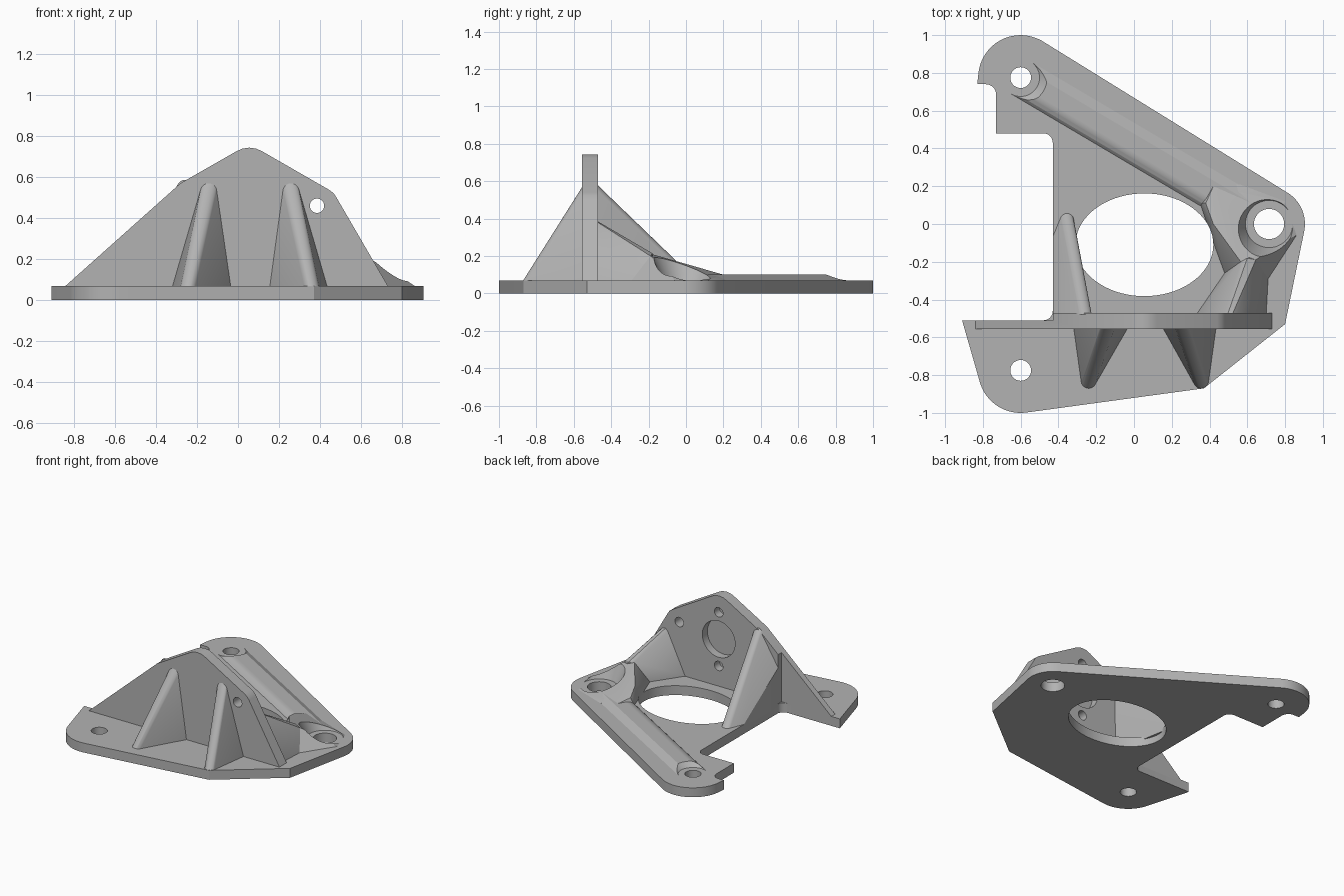
import bpy, bmesh
from math import sin, cos, radians, pi
from mathutils import Vector

if "Cube" in bpy.data.objects:
    bpy.data.objects.remove(bpy.data.objects["Cube"])

grey = bpy.data.materials.new("plain_grey")
grey.use_nodes = True
colour = (0.45, 0.45, 0.45, 1)
grey.diffuse_color = colour
grey.node_tree.nodes["Principled BSDF"].inputs["Base Color"].default_value = colour

T = 0.07                      # plate thickness
SINK = 0.05                   # ribs start inside the plate
BACK, FRONT = -0.47, -0.555   # faces of the upright flange


def arc(cx, cy, r, a0, a1, n=16, ry=None):
    angles = [radians(a0 + (a1 - a0) * i / n) for i in range(n + 1)]
    return [(cx + r * cos(a), cy + (ry or r) * sin(a)) for a in angles]


def finish(name, bm):
    bmesh.ops.recalc_face_normals(bm, faces=bm.faces)
    mesh = bpy.data.meshes.new(name)
    bm.to_mesh(mesh)
    bm.free()
    mesh.materials.append(grey)
    ob = bpy.data.objects.new(name, mesh)
    bpy.context.collection.objects.link(ob)
    return ob


def loft(name, lower, upper):
    """Solid between two matching loops of 3D points."""
    bm = bmesh.new()
    a = [bm.verts.new(p) for p in lower]
    b = [bm.verts.new(p) for p in upper]
    bm.faces.new(a)
    bm.faces.new(b)
    for i in range(len(a)):
        j = (i + 1) % len(a)
        bm.faces.new((a[i], a[j], b[j], b[i]))
    return finish(name, bm)


def slab(name, outline, z0, z1):
    return loft(name, [(x, y, z0) for x, y in outline], [(x, y, z1) for x, y in outline])


def wall(name, outline, y0, y1):
    return loft(name, [(x, y0, z) for x, z in outline], [(x, y1, z) for x, z in outline])


def hull(name, points, clip_x=None):
    bm = bmesh.new()
    for p in points:
        bm.verts.new(p)
    res = bmesh.ops.convex_hull(bm, input=bm.verts)
    bmesh.ops.delete(bm, geom=[v for v in res["geom_interior"] if isinstance(v, bmesh.types.BMVert)], context="VERTS")
    bmesh.ops.dissolve_limit(bm, angle_limit=0.01, verts=bm.verts, edges=bm.edges)
    if clip_x is not None:
        geom = bm.verts[:] + bm.edges[:] + bm.faces[:]
        cut = bmesh.ops.bisect_plane(bm, geom=geom, plane_co=(clip_x, 0, 0), plane_no=(-1, 0, 0), clear_outer=True)
        edges = [e for e in cut["geom_cut"] if isinstance(e, bmesh.types.BMEdge)]
        bmesh.ops.holes_fill(bm, edges=edges)
    return finish(name, bm)


def circle(cx, cy, r, ry=None, n=48):
    return arc(cx, cy, r, 0, 360, n, ry)[:-1]


def cone(name, cx, cy, r0, r1, z1):
    return loft(name, [(x, y, T) for x, y in circle(cx, cy, r0)],
                [(x, y, z1) for x, y in circle(cx, cy, r1)])


def cut(ob, *cutters):
    for c in cutters:
        c.hide_render = True
        m = ob.modifiers.new("cut", "BOOLEAN")
        m.operation, m.solver, m.object = "DIFFERENCE", "EXACT", c
        bpy.context.view_layer.objects.active = ob
        bpy.ops.object.modifier_apply(modifier=m.name)


def rod_rib(name, top, foot, base_a, base_b, y, out, r, clip_x=None):
    """Rib with a rounded sloping crest that spreads to a wide base on the flange."""
    pts = [(x, y, z) for x, z in arc(top[0], top[1], r, 0, 180)]
    side = (180, 360) if out < 0 else (0, 180)
    for x, yy in arc(foot[0], foot[1], r, *side):
        pts += [(x, yy, T), (x, yy, SINK)]
    pts += [(x, y, z) for x in (base_a, base_b) for z in (T, SINK)]
    return hull(name, pts, clip_x)


# Cutters shared by several parts
bore = slab("bore_cutter", circle(0.055, -0.11, 0.365, 0.272, 72), -0.1, 0.4)
side_pocket = cone("side_pocket_cutter", 0.715, 0, 0.125, 0.275, 0.4)
rear_pocket = cone("rear_pocket_cutter", -0.6, 0.775, 0.1, 0.22, 0.16)
cutters = [bore, side_pocket, rear_pocket]

# Base plate
outline = [(-0.91, -0.51)]
outline += arc(-0.48, -0.46, 0.05, -90, 0, 8) + arc(-0.48, 0.43, 0.05, 0, 90, 8)
outline += [(-0.73, 0.48)] + arc(-0.785, 0.685, 0.055, 0, 90, 8)
outline += [(-0.83, 0.74)] + arc(-0.6, 0.775, 0.225, 176, 60.6)
outline += arc(0.71, 0, 0.195, 60.6, -10) + [(0.80, -0.53), (0.37, -0.87)]
outline += arc(-0.6, -0.775, 0.225, -82.4, -164)
plate = slab("base_plate", outline, 0, T)
drills = [slab("drill_cutter", circle(x, y, r), -0.1, 0.3)
          for x, y, r in ((-0.6, 0.775, 0.055), (-0.6, -0.775, 0.055), (0.715, 0, 0.08))]
cut(plate, bore, *drills)

# Upright flange with a through hole, blind seats on the back and a thinned left end
profile = [(-0.84, T), (-0.84, SINK), (0.73, SINK), (0.73, T), (0.48, 0.5), (0.465, 0.522),
           (0.44, 0.54), (0.12, 0.724), (0.09, 0.738), (0.055, 0.743), (0.02, 0.738),
           (-0.01, 0.724), (-0.28, 0.57)]
flange = wall("upright_flange", profile, FRONT, BACK)
notch = slab("notch_cutter", [(-1, -0.51), (-0.43, -0.51), (-0.43, -0.3), (-1, -0.3)], -0.1, 0.7)
through = wall("through_cutter", circle(0.385, 0.46, 0.035), -0.7, -0.3)
seats = [wall("seat_cutter", circle(0.06, z, r), BACK - 0.06, -0.3)
         for z, r in ((0.42, 0.135), (0.62, 0.035), (0.22, 0.035))]
cut(flange, notch, through, *seats)
cutters += drills + seats + [notch, through]

# Front ribs and left rear rib
rod_rib("front_rib_right", (-0.14, 0.545), (-0.24, -0.83), -0.32, -0.03, FRONT + 0.01, -1, 0.04)
rod_rib("front_rib_left", (0.255, 0.545), (0.355, -0.83), 0.15, 0.435, FRONT + 0.01, -1, 0.04)
rod_rib("rear_rib", (-0.26, 0.55), (-0.355, 0.02), -0.6, -0.23, BACK - 0.01, 1, 0.036, -0.43)

# Gabled rib from the flange to the side pocket
y = BACK - 0.01
side_rib = hull("side_rib", [
    (0.33, y, SINK), (0.33, y, T), (0.475, y, 0.37), (0.495, y, 0.39), (0.52, y, 0.385),
    (0.545, y, 0.36), (0.70, y, T), (0.70, y, SINK),
    (0.48, -0.26, SINK), (0.48, -0.26, T), (0.565, -0.2, 0.215), (0.60, -0.18, 0.215),
    (0.645, -0.19, 0.2), (0.71, -0.29, T), (0.71, -0.29, SINK), (0.72, -0.15, SINK)])

# Web around the side pocket, joining the rib to the long ridge
web_foot = [(0.35, 0.11), (0.41, -0.07), (0.48, -0.26), (0.71, -0.29), (0.86, -0.06),
            (0.8, 0.12), (0.56, 0.21)]
web = hull("pocket_web", [(x, yy, z) for x, yy in web_foot for z in (SINK, T)] + [
    (0.565, -0.2, 0.215), (0.645, -0.19, 0.2), (0.42, 0.0, 0.155), (0.38, 0.11, 0.12),
    (0.42, 0.2, 0.1), (0.6, 0.12, 0.1), (0.77, -0.1, 0.13)])

# Long low ridge between the rear hole and the side pocket
start, end = Vector((-0.6, 0.775, 0)), Vector((0.66, 0.03, 0))
across = Vector((0.507, 0.862, 0))
section = [(-0.1, SINK), (-0.1, T), (-0.085, 0.086), (-0.065, 0.096), (-0.045, 0.1),
           (0.05, 0.1), (0.1, T), (0.1, SINK)]
ridge = loft("long_ridge", *[[p + across * o + Vector((0, 0, z)) for o, z in section]
                             for p in (start, end)])

for part in (side_rib, web, ridge):
    cut(part, bore, side_pocket, *drills)
cut(ridge, rear_pocket)

# Pockets go down to the plate top, so trim what lies under them inside the plate
for c in cutters:
    bpy.data.objects.remove(c)

# Smooth curved faces, keep edges sharp
bpy.ops.object.select_all(action="DESELECT")
for ob in bpy.context.scene.objects:
    if ob.type == "MESH":
        ob.select_set(True)
        bpy.context.view_layer.objects.active = ob
bpy.ops.object.shade_smooth_by_angle(angle=radians(25))
